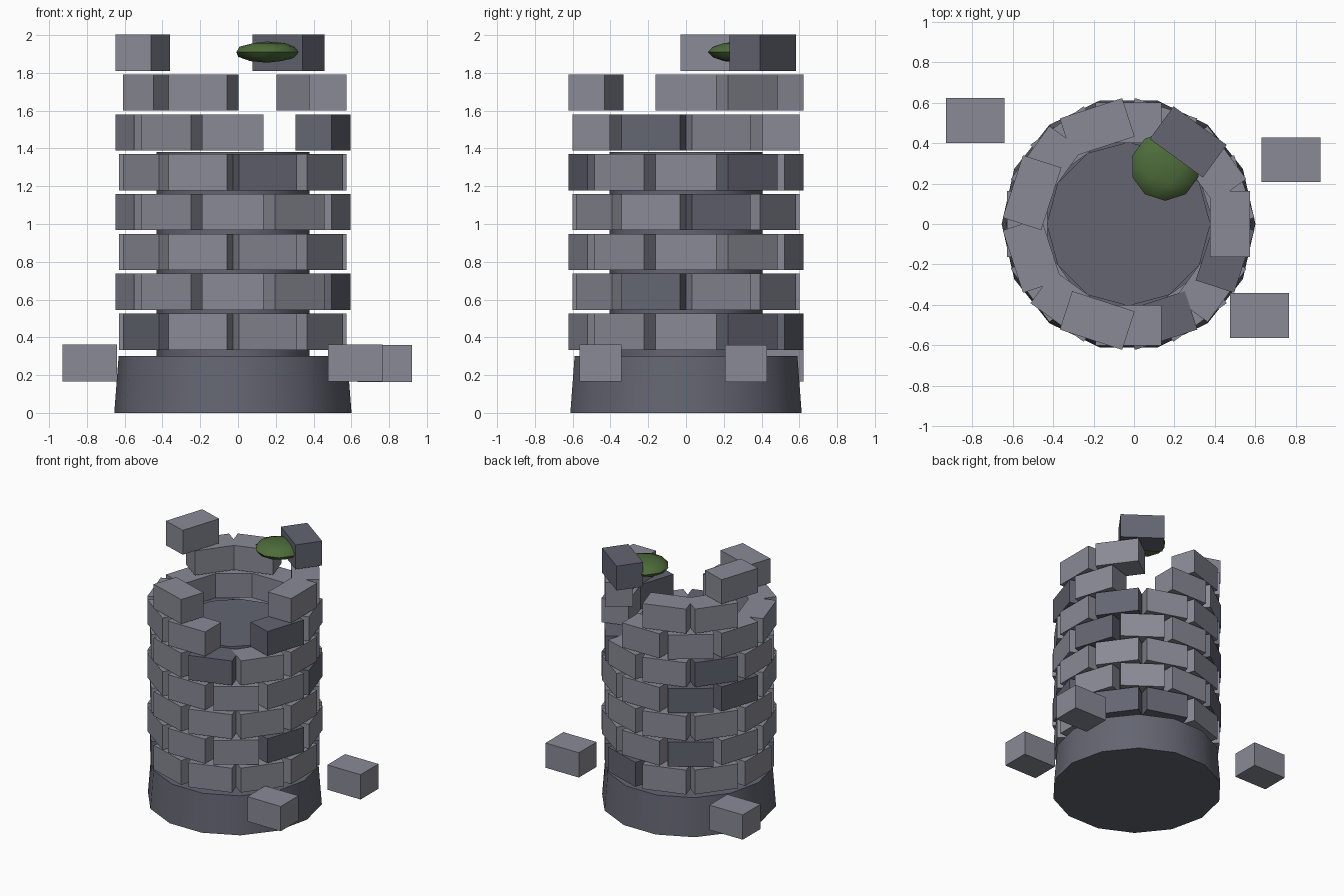
import bpy
import math

if "Cube" in bpy.data.objects:
    bpy.data.objects.remove(bpy.data.objects["Cube"])

CX = -0.027                 # tower axis in x
N = 10                      # stones per full ring
PITCH, Z0 = 0.211, 0.43     # row spacing, centre height of first row


def material(name, rgb):
    m = bpy.data.materials.new(name)
    m.diffuse_color = (*rgb, 1.0)
    m.use_nodes = True
    m.node_tree.nodes["Principled BSDF"].inputs["Base Color"].default_value = m.diffuse_color
    return m


LIGHT = material("light_stone", (0.25, 0.255, 0.30))
DARK = material("dark_stone", (0.125, 0.13, 0.165))
MOSS = material("moss_green", (0.075, 0.15, 0.042))


def finish(name, mat, smooth=None):
    o = bpy.context.object
    o.name = name
    o.data.materials.append(mat)
    if smooth:
        bpy.ops.object.shade_smooth_by_angle(angle=math.radians(smooth))
    return o


def block(name, loc, size, mat, yaw=0.0):
    bpy.ops.mesh.primitive_cube_add(size=1, location=loc, rotation=(0, 0, yaw))
    o = bpy.context.object
    o.scale = size
    bpy.ops.object.transform_apply(location=False, rotation=False, scale=True)
    return finish(name, mat)


def drum(name, sides, r1, r2, z1, z2):
    # turned by 90 degrees so a corner points along x
    bpy.ops.mesh.primitive_cone_add(vertices=sides, radius1=r1, radius2=r2,
                                    depth=z2 - z1, location=(CX, 0, (z1 + z2) / 2),
                                    rotation=(0, 0, math.pi / 2))
    return finish(name, DARK, 35)


# Foundation and inner core
drum("tower_base", 14, 0.628, 0.605, 0.0, 0.30)
drum("tower_core", 12, 0.405, 0.405, 0.28, 1.38)

# Stones left in the ruined rows (angles in degrees); other rows are complete
ruined = {
    5: {18, 90, 126, 162, 198, 234, 270, 342},
    6: {0, 36, 108, 144, 252},
    7: {54, 162},
}
# Darker stones, as row: angles
dark = {
    0: {36, 72, 216},
    1: {126, 342},
    3: {18, 126, 162},
    4: {36, 144, 288},
    5: {342},
    7: {54},
}

# Staggered rings of wall stones
for row in range(8):
    for k in range(N):
        deg = 36 * k + 18 * (row % 2)
        if row in ruined and deg not in ruined[row]:
            continue
        a = math.radians(deg)
        mat = DARK if deg in dark.get(row, ()) else LIGHT
        block(f"wall_stone_{row}_{k}",
              (CX + 0.502 * math.cos(a), 0.502 * math.sin(a), Z0 + PITCH * row),
              (0.20, 0.325, 0.192), mat, a)

# Loose stones around the foot
for i, loc in enumerate([(-0.785, 0.512, 0.265), (0.777, 0.318, 0.262), (0.621, -0.453, 0.265)]):
    block(f"loose_stone_{i}", loc, (0.29, 0.222, 0.195), LIGHT)

# Moss clump beside the top stone
bpy.ops.mesh.primitive_ico_sphere_add(subdivisions=2, radius=1, location=(0.155, 0.285, 1.91))
bpy.context.object.scale = (0.172, 0.17, 0.056)
bpy.ops.object.transform_apply(location=False, rotation=False, scale=True)
finish("moss_clump", MOSS, 35)
